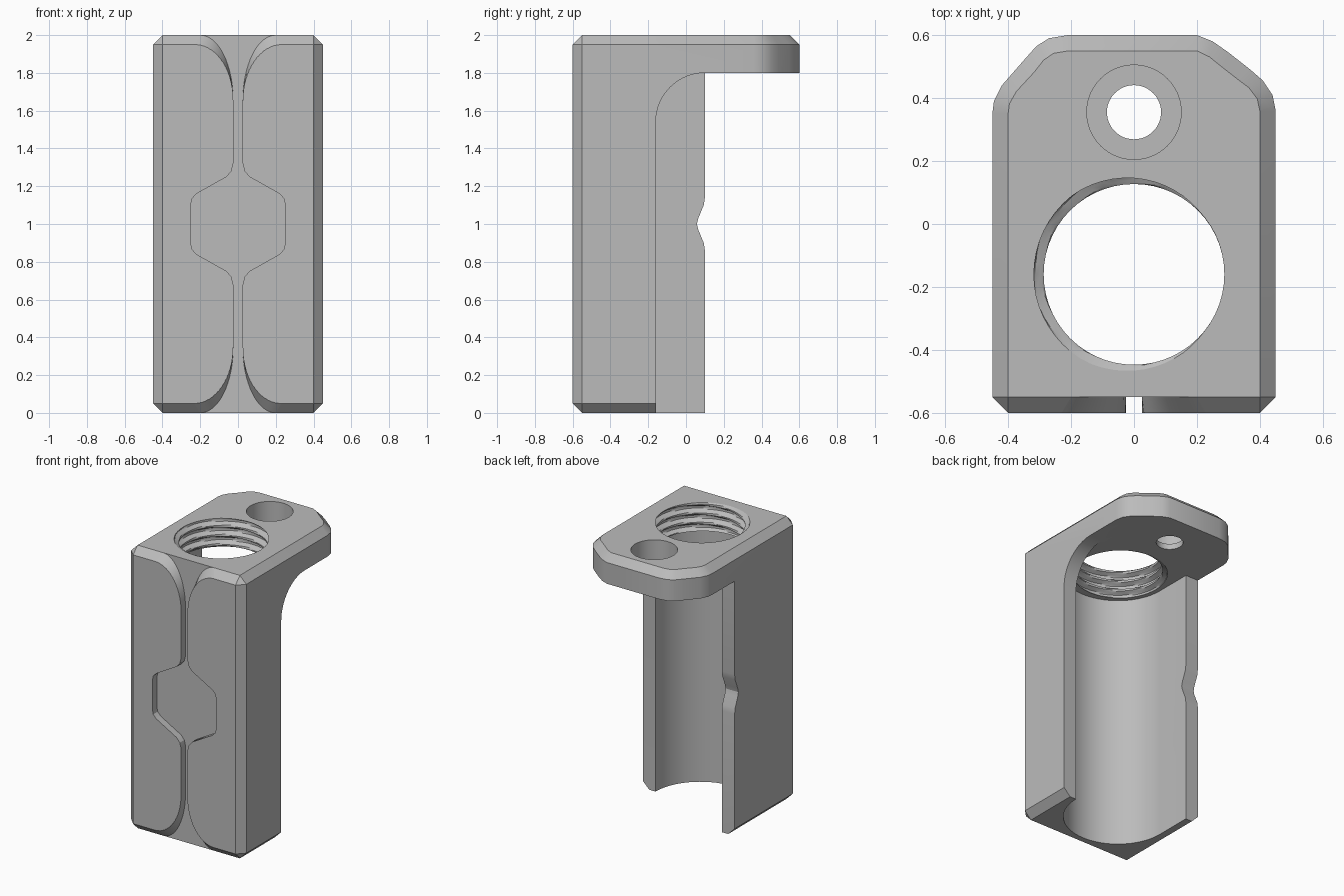
import bpy, bmesh, math
from mathutils import Vector

if "Cube" in bpy.data.objects:
    bpy.data.objects.remove(bpy.data.objects["Cube"], do_unlink=True)

grey = bpy.data.materials.new("machined_grey")
grey.use_nodes = True
colour = (0.5, 0.5, 0.5, 1)
grey.diffuse_color = colour
grey.node_tree.nodes["Principled BSDF"].inputs["Base Color"].default_value = colour


def loft(name, rings):
    """Closed solid through rings of equal length."""
    bm = bmesh.new()
    loops = [[bm.verts.new(p) for p in ring] for ring in rings]
    n = len(loops[0])
    for a, b in zip(loops, loops[1:]):
        for i in range(n):
            j = (i + 1) % n
            bm.faces.new((a[i], a[j], b[j], b[i]))
    bm.faces.new(loops[0])
    bm.faces.new(loops[-1])
    bmesh.ops.remove_doubles(bm, verts=bm.verts, dist=1e-5)
    bmesh.ops.recalc_face_normals(bm, faces=bm.faces)
    mesh = bpy.data.meshes.new(name)
    bm.to_mesh(mesh)
    bm.free()
    mesh.materials.append(grey)
    obj = bpy.data.objects.new(name, mesh)
    bpy.context.collection.objects.link(obj)
    return obj


def side_prism(name, profile, x0, x1):
    """Extrude a (y, z) profile along x."""
    return loft(name, [[(x, y, z) for y, z in profile] for x in (x0, x1)])


def upright(name, outline, z0, z1):
    """Extrude an (x, y) outline along z."""
    return loft(name, [[(x, y, z) for x, y in outline] for z in (z0, z1)])


def arc(cx, cy, r, a0, a1, n):
    return [(cx + r * math.cos(math.radians(a0 + (a1 - a0) * i / n)),
             cy + r * math.sin(math.radians(a0 + (a1 - a0) * i / n))) for i in range(n + 1)]


# Body: plan outline with chamfered front corners and rounded back corners
front = [(-.45, -.55), (-.4, -.6), (.4, -.6), (.45, -.55)]
back = [(.45, .36), (.44, .41), (.41, .455), (.37, .49), (.3, .545), (.25, .58), (.2, .6),
        (-.21, .6), (-.27, .59), (-.31, .565), (-.35, .52), (-.42, .44), (-.445, .39), (-.45, .35)]


def inset(p):
    if p in front:
        return (math.copysign(.4, p[0]), -.55)
    centre = Vector((math.copysign(.2, p[0]), .35))
    v = Vector(p)
    return tuple(v - .05 * (v - centre).normalized())


outline = front + back
small = [inset(p) for p in outline]
levels = [(small, 0), (outline, .05), (outline, 1.95), (small, 2)]
body = loft("clamp_body", [[(x, y, z) for x, y in ring] for ring, z in levels])

cutters = []

# Space under the flange, with the relief in the longer wall
relief = [(.1, .86), (.094, .9), (.065, .97), (.058, 1), (.065, 1.03), (.094, 1.1), (.1, 1.14)]
cutters.append(side_prism("back_cut", [(.1, -.1)] + relief + [(.1, 1.8), (1, 1.8), (1, -.1)], -1, 1))

# Shorter wall on one side, with a curved transition to the flange
curve = arc(.1, 1.54, .26, 180, 90, 16)
cutters.append(side_prism("short_wall_cut", [(-.16, -.1)] + curve + [(1, 1.8), (1, -.1)], .2, 1))

# Round cavity open to the back
cavity = arc(0, -.16, .35, 180, 360, 40) + [(.35, 1), (-.35, 1)]
cutters.append(upright("cavity_cut", cavity, -.1, 1.8))

# Screw hole and its counterbore
cutters.append(upright("screw_hole_cut", arc(0, .355, .086, 0, 360, 48)[:-1], 1.7, 2.1))
cutters.append(upright("counterbore_cut", arc(0, .355, .15, 0, 360, 56)[:-1], 1.84, 2.1))

# Helical thread
pitch, sides, rows = .066, 56, 32


def thread_ring(z):
    ring = []
    for i in range(sides):
        t = i / sides
        phase = ((z - 2) / pitch - t + .5) % 1
        wave = min(1, max(0, 1.5 - abs(phase * 2 - 1) * 2.2))
        r = .318 - .031 * wave
        a = math.tau * t
        ring.append((r * math.cos(a), -.16 + r * math.sin(a), z))
    return ring


cutters.append(loft("thread_cut", [thread_ring(1.785 + .23 * k / rows) for k in range(rows + 1)]))

# Front channel with central pocket and flared ends
pocket = [(.25, .1), (.243, .135), (.22, .16), (.06, .25), (.035, .28), (.025, .32)]


def channel_ring(y, width, height):
    flare = []
    for i in range(17):
        a = math.pi / 2 * i / 16
        flare.append((.025 + width * (1 - math.cos(a)), .65 + height * math.sin(a)))
    quarter = pocket + flare + [(.025 + width, 1.1)]
    right = [(x, -w) for x, w in reversed(quarter)] + quarter
    left = [(-x, w) for x, w in reversed(right)]
    return [(x, y, 1 + w) for x, w in right + left]


cutters.append(loft("channel_cut", [channel_ring(-.55, .175, .35), channel_ring(-.65, .235, .25)]))

# Cut everything out of the body
bpy.context.view_layer.objects.active = body
for cutter in cutters:
    cutter.hide_render = True
    mod = body.modifiers.new(cutter.name, "BOOLEAN")
    mod.operation = "DIFFERENCE"
    mod.solver = "EXACT"
    mod.object = cutter
    bpy.ops.object.modifier_apply(modifier=mod.name)
    bpy.data.objects.remove(cutter, do_unlink=True)

bpy.ops.object.select_all(action="DESELECT")
body.select_set(True)
bpy.ops.object.shade_smooth_by_angle(angle=math.radians(25))
